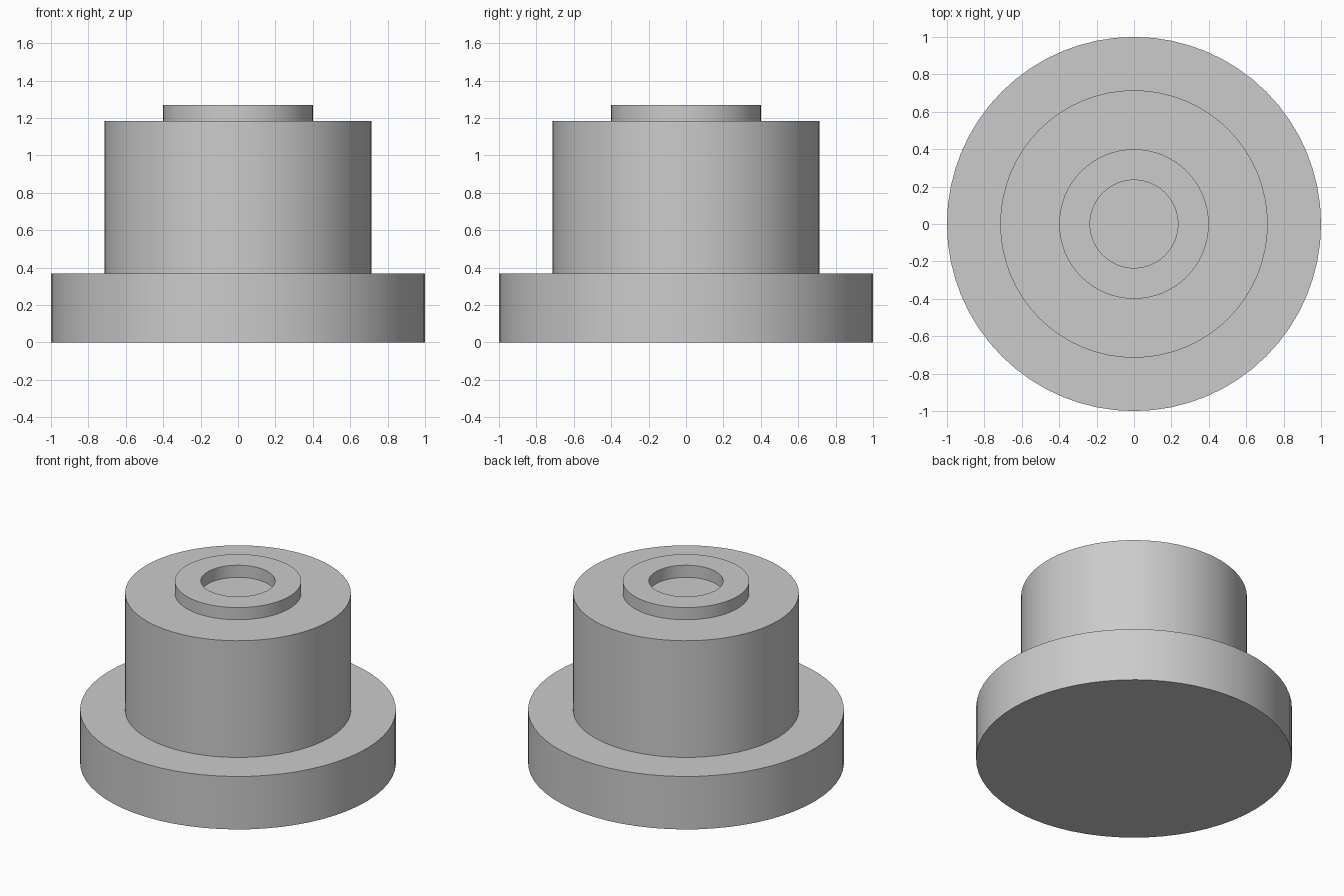
import bpy, bmesh, math
from mathutils import Matrix, Vector

cube = bpy.data.objects.get("Cube")
if cube:
    bpy.data.objects.remove(cube, do_unlink=True)

SIDES = 64

grey = bpy.data.materials.new("plain_grey")
grey.use_nodes = True
colour = (0.6, 0.6, 0.6, 1)
grey.diffuse_color = colour
grey.node_tree.nodes["Principled BSDF"].inputs["Base Color"].default_value = colour


def lathe(name, profile):
    """Spin a (radius, height) profile around the z axis."""
    bm = bmesh.new()
    verts = [bm.verts.new((r, 0, z)) for r, z in profile]
    edges = [bm.edges.new(pair) for pair in zip(verts, verts[1:])]
    bmesh.ops.spin(bm, geom=verts + edges, cent=(0, 0, 0), axis=(0, 0, 1),
                   angle=math.tau, steps=SIDES, use_merge=True)
    bmesh.ops.remove_doubles(bm, verts=bm.verts, dist=0.0001)
    bmesh.ops.recalc_face_normals(bm, faces=bm.faces)
    mesh = bpy.data.meshes.new(name)
    bm.to_mesh(mesh)
    bm.free()
    mesh.materials.append(grey)
    obj = bpy.data.objects.new(name, mesh)
    bpy.context.collection.objects.link(obj)
    bpy.ops.object.select_all(action="DESELECT")
    obj.select_set(True)
    bpy.context.view_layer.objects.active = obj
    bpy.ops.object.shade_smooth_by_angle(angle=math.radians(30))


BASE_TOP, BARREL_TOP, COLLAR_TOP = 0.37, 1.185, 1.27
BASE_R, BARREL_R, COLLAR_R, HOLE_R = 1.0, 0.715, 0.4, 0.235

# Wide flange with a closed underside, open where the barrel stands
lathe("base_flange", [(0, 0), (BASE_R, 0), (BASE_R, BASE_TOP), (BARREL_R, BASE_TOP)])

# Barrel, whose flat top is also the floor of the collar's recess
lathe("barrel", [(BARREL_R, BASE_TOP), (BARREL_R, BARREL_TOP), (0, BARREL_TOP)])

# Raised ring around the shallow recess
lathe("collar_ring", [(COLLAR_R, BARREL_TOP), (COLLAR_R, COLLAR_TOP),
                      (HOLE_R, COLLAR_TOP), (HOLE_R, BARREL_TOP)])
